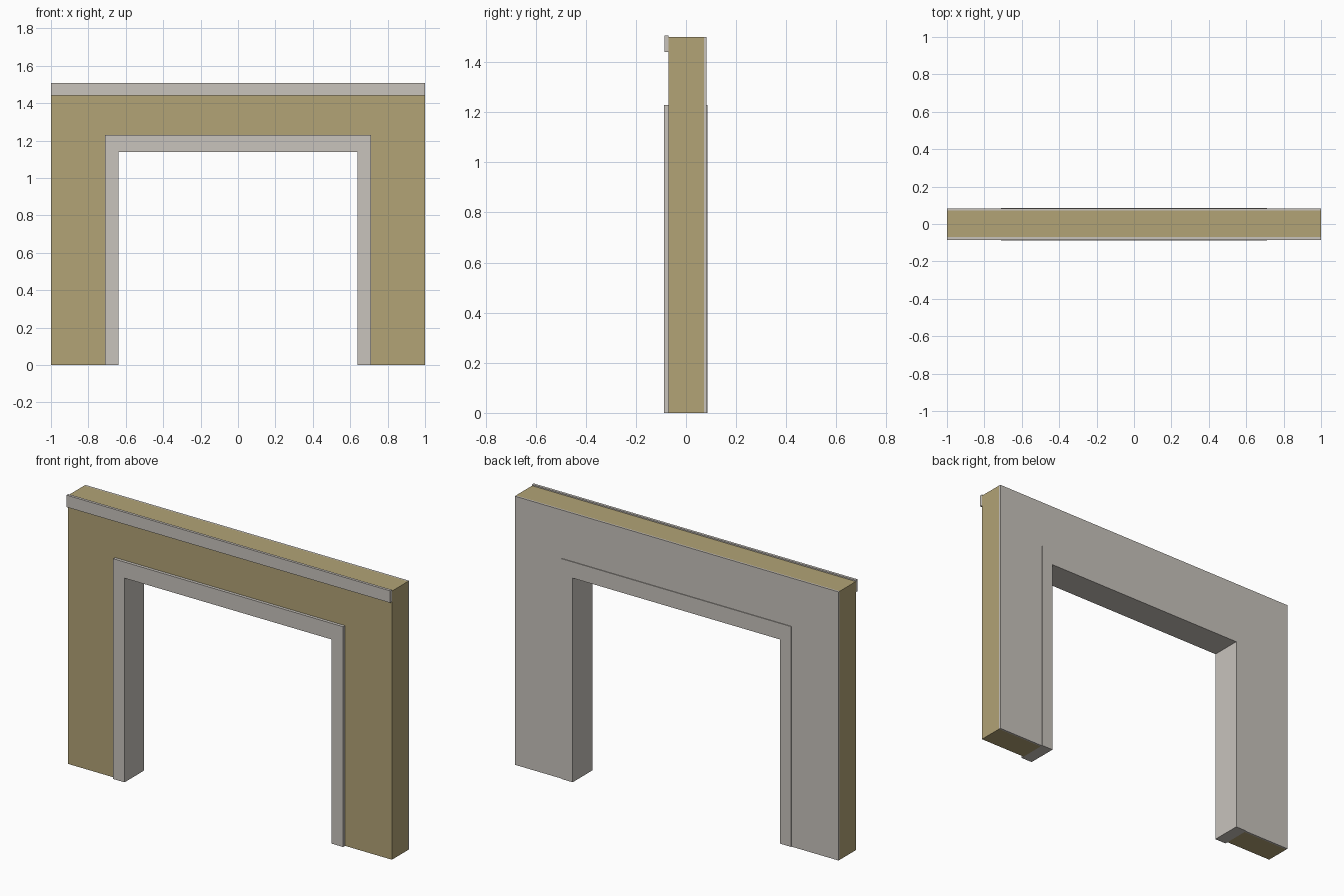
import bpy
import bmesh

if "Cube" in bpy.data.objects:
    bpy.data.objects.remove(bpy.data.objects["Cube"], do_unlink=True)


def make_material(name, color):
    mat = bpy.data.materials.new(name)
    mat.use_nodes = True
    mat.diffuse_color = color
    mat.node_tree.nodes["Principled BSDF"].inputs["Base Color"].default_value = color
    return mat


tan = make_material("tan plaster", (0.445, 0.366, 0.181, 1))
grey = make_material("pale grey", (0.578, 0.546, 0.505, 1))


def extrude_profile(name, points, y_front, y_back, mat):
    """Extrude an x-z outline from y_front to y_back."""
    bm = bmesh.new()
    face = bm.faces.new([bm.verts.new((x, y_front, z)) for x, z in points])
    result = bmesh.ops.extrude_face_region(bm, geom=[face])
    new_verts = [v for v in result["geom"] if isinstance(v, bmesh.types.BMVert)]
    bmesh.ops.translate(bm, verts=new_verts, vec=(0, y_back - y_front, 0))
    bmesh.ops.recalc_face_normals(bm, faces=bm.faces)
    mesh = bpy.data.meshes.new(name)
    bm.to_mesh(mesh)
    bm.free()
    mesh.materials.append(mat)
    obj = bpy.data.objects.new(name, mesh)
    bpy.context.collection.objects.link(obj)
    return obj


def arch(outer_x, outer_z, inner_x, inner_z):
    """Outline of a square arch, mirrored across x = 0."""
    half = [(inner_x, inner_z), (inner_x, 0), (outer_x, 0), (outer_x, outer_z)]
    return half + [(-x, z) for x, z in reversed(half)]


# Wall with its doorway, and the thin lining on its back
wall_outline = arch(1.0, 1.5, 0.71, 1.23)
extrude_profile("wall", wall_outline, -0.07, 0.072, tan)
extrude_profile("back_lining", wall_outline, 0.072, 0.082, grey)

# Door frame running through the wall, slightly proud on both sides
extrude_profile("door_frame", arch(0.71, 1.23, 0.64, 1.14), -0.087, 0.086, grey)

# Trim along the top of the front
trim_outline = [(-1, 1.44), (1, 1.44), (1, 1.507), (-1, 1.507)]
extrude_profile("top_trim", trim_outline, -0.085, -0.07, grey)
